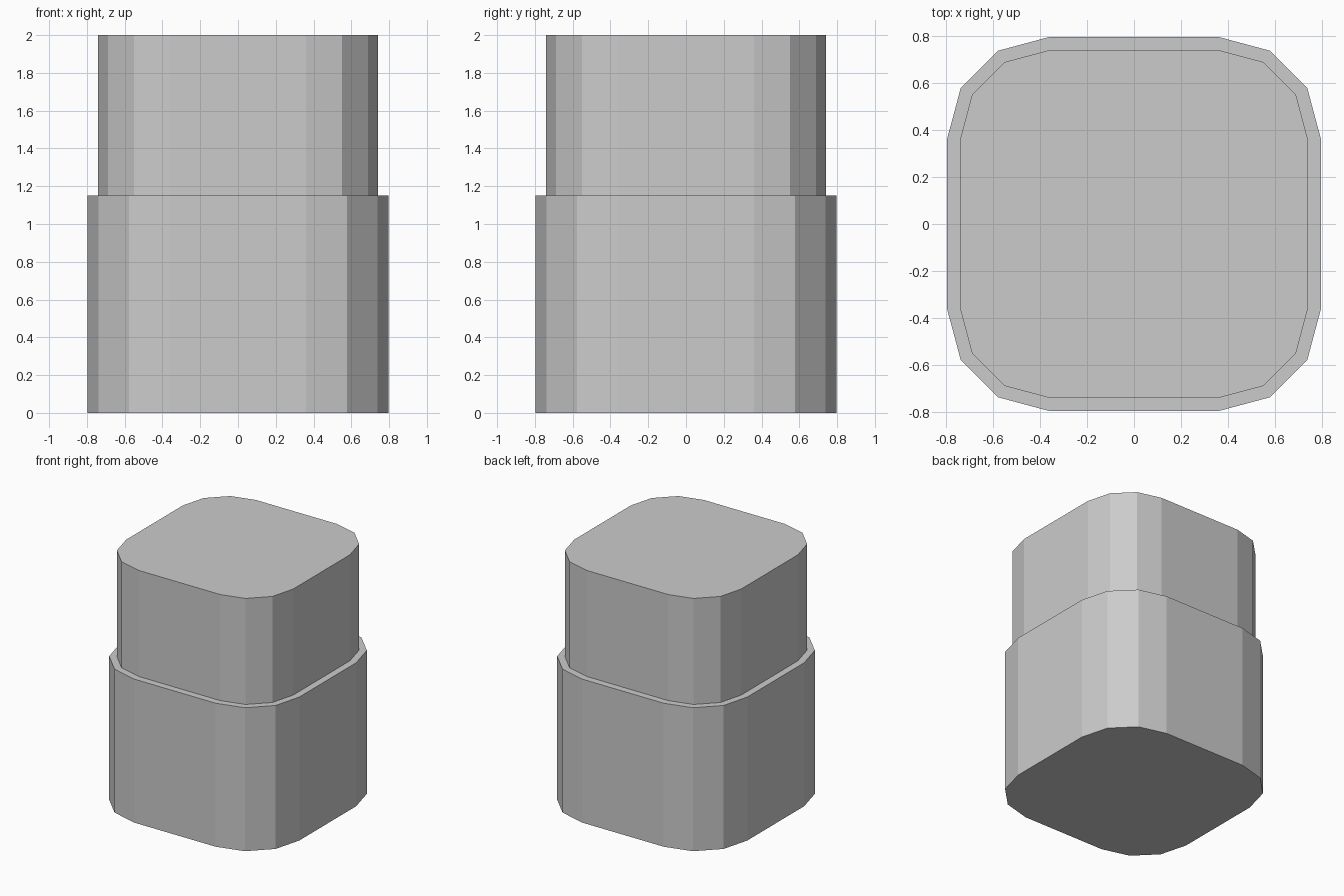
import bpy, bmesh
from math import cos, sin, radians

if "Cube" in bpy.data.objects:
    bpy.data.objects.remove(bpy.data.objects["Cube"])

CORNER = 0.36                     # centre of every corner arc
STEPS = [(0.436, 0.0), (0.436, 1.15), (0.38, 1.15), (0.38, 2.0)]  # corner radius, height


def rounded_square(radius):
    """Rounded square outline with three facets per corner."""
    pts = []
    for q, (sx, sy) in enumerate([(1, 1), (-1, 1), (-1, -1), (1, -1)]):
        for k in range(4):
            a = radians(90 * q + 30 * k)
            pts.append((sx * CORNER + radius * cos(a), sy * CORNER + radius * sin(a)))
    return pts


# Stepped body: wide base, narrow ledge, slimmer upper block
bm = bmesh.new()
rings = [[bm.verts.new((x, y, z)) for x, y in rounded_square(r)] for r, z in STEPS]
for low, high in zip(rings, rings[1:]):
    n = len(low)
    for i in range(n):
        j = (i + 1) % n
        bm.faces.new((low[i], low[j], high[j], high[i]))

# Flat bottom and top
bm.faces.new(rings[0][::-1])
bm.faces.new(rings[-1])
bmesh.ops.recalc_face_normals(bm, faces=bm.faces)

mesh = bpy.data.meshes.new("stepped_block")
bm.to_mesh(mesh)
bm.free()
bpy.context.collection.objects.link(bpy.data.objects.new("stepped_block", mesh))
